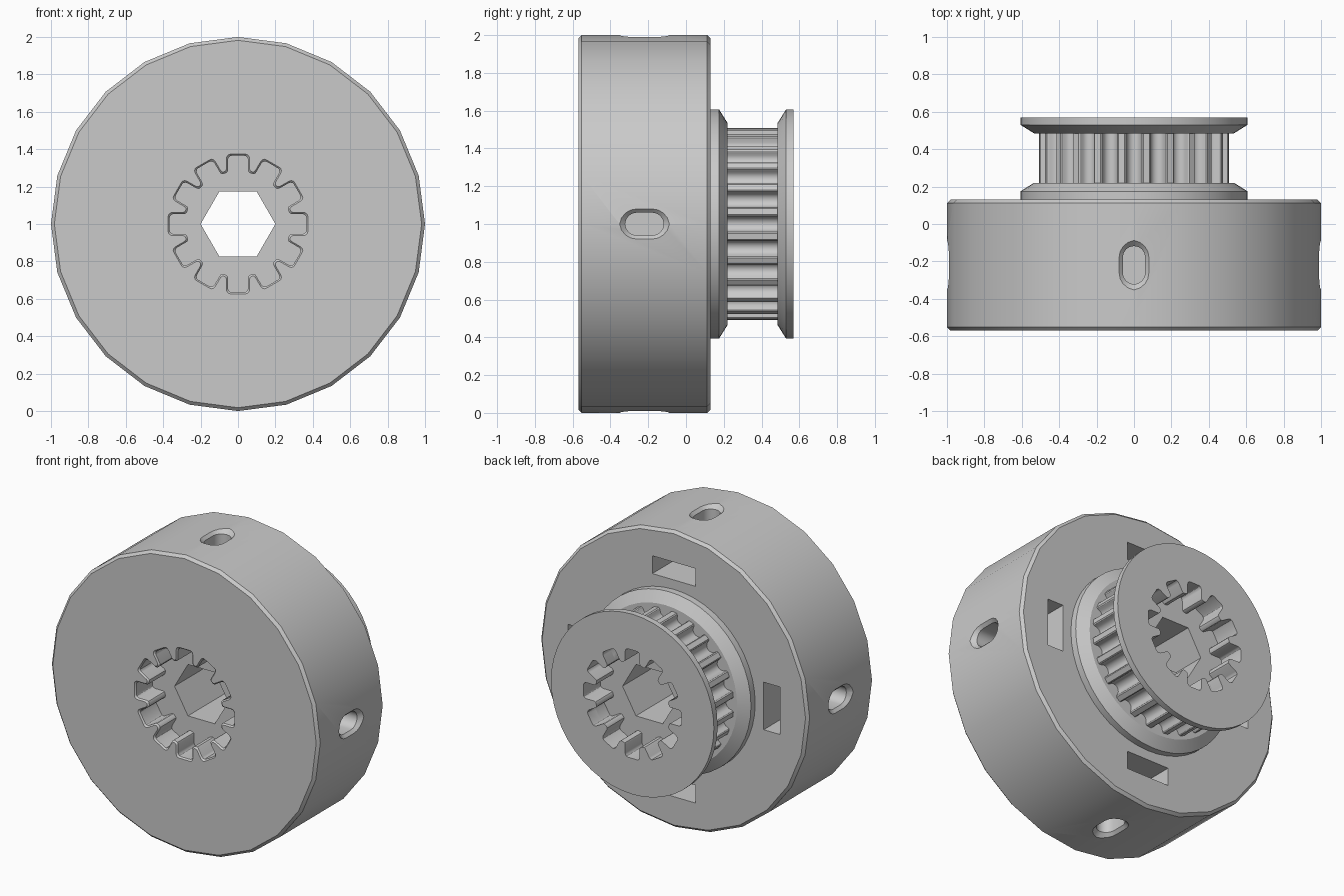
import bpy, bmesh
from math import pi, sin, cos
from mathutils import Matrix, Vector

cube = bpy.data.objects.get("Cube")
if cube:
    bpy.data.objects.remove(cube, do_unlink=True)

AXIS = 1.0  # height of the turning axis

grey = bpy.data.materials.new("plain grey")
grey.use_nodes = True
GREY = (0.59, 0.59, 0.59, 1)
grey.diffuse_color = GREY
grey.node_tree.nodes["Principled BSDF"].inputs["Base Color"].default_value = GREY


def loft(name, rings, turns=1):
    """Closed solid through equal rings of 3D points, repeated around the axis."""
    bm = bmesh.new()
    for t in range(turns):
        spin = Matrix.Rotation(2 * pi * t / turns, 3, 'Y')
        rows = [[bm.verts.new(spin @ Vector(p) + Vector((0, 0, AXIS))) for p in r]
                for r in rings]
        n = len(rows[0])
        for a, b in zip(rows, rows[1:]):
            for i in range(n):
                j = (i + 1) % n
                bm.faces.new((a[i], a[j], b[j], b[i]))
        bm.faces.new(rows[0][::-1])
        bm.faces.new(rows[-1])
    bmesh.ops.recalc_face_normals(bm, faces=bm.faces)
    mesh = bpy.data.meshes.new(name)
    bm.to_mesh(mesh)
    bm.free()
    mesh.materials.append(grey)
    obj = bpy.data.objects.new(name, mesh)
    bpy.context.collection.objects.link(obj)
    return obj


def at(y, outline):
    return [(x, y, z) for x, z in outline]


def circle(r, n):
    return [(r * sin(2 * pi * i / n), r * cos(2 * pi * i / n)) for i in range(n)]


def around(unit, count):
    """Repeat (radial, sideways) points around the axis."""
    pts = []
    for k in range(count):
        a = 2 * pi * k / count
        pts += [(u * sin(a) + v * cos(a), u * cos(a) - v * sin(a)) for u, v in unit]
    return pts


def spline(grow=0.0):
    """Twelve-lobed socket outline with rounded corners."""
    half = [(0.272, 0.064), (0.276, 0.058), (0.285, 0.054), (0.343, 0.054),
            (0.354, 0.051), (0.362, 0.044), (0.365, 0.034)]
    half = [(u + grow, v + grow) for u, v in half]
    return around([(u, -v) for u, v in half] + half[::-1], 12)


def belt_teeth(count=24, r=0.507, groove=0.039):
    """Round belt grooves with eased corners."""
    base = r - 0.016
    arc = [(base - groove * sin(pi * i / 8), -groove * cos(pi * i / 8)) for i in range(9)]
    lip = [(r, groove + 0.011), (r - 0.005, groove + 0.004)]
    return around([(u, -v) for u, v in lip] + arc + lip[::-1], count)


def slot(r, grow=0.0):
    """Long rounded hole outline at height r above the axis."""
    w, straight, mid = 0.060 + grow, 0.042, -0.22
    pts = []
    for i in range(18):
        a = pi * (i if i < 9 else i - 1) / 8
        pts.append((w * cos(a), mid + (straight if i < 9 else -straight) + w * sin(a), r))
    return pts


def cut(obj, *cutters):
    for c in cutters:
        mod = obj.modifiers.new("cut", 'BOOLEAN')
        mod.operation, mod.solver, mod.object = 'DIFFERENCE', 'EXACT', c
        bpy.ops.object.select_all(action='DESELECT')
        bpy.context.view_layer.objects.active = obj
        obj.select_set(True)
        bpy.ops.object.modifier_apply(modifier=mod.name)


# Solid parts
drum = loft("drum", [at(y, circle(r, 24)) for y, r in
                     ((-0.57, 0.982), (-0.552, 1), (0.112, 1), (0.13, 0.982))])
inner_flange = loft("inner_flange", [at(y, circle(r, 48)) for y, r in
                                     ((0.13, 0.607), (0.175, 0.607), (0.22, 0.535))])
belt_ring = loft("toothed_belt_ring", [at(y, belt_teeth()) for y in (0.22, 0.485)])
outer_flange = loft("outer_flange", [at(y, circle(r, 48)) for y, r in
                                     ((0.485, 0.535), (0.53, 0.607), (0.57, 0.607))])

# Cutters: hex bore, end sockets, radial slots and nut pockets
hexagon = [(z, x) for x, z in circle(0.2, 6)]
bore = loft("bore_cutter", [at(y, hexagon) for y in (-0.8, 0.8)])
front_socket = loft("front_socket_cutter", [at(-0.6, spline(0.008)), at(-0.57, spline(0.008)),
                                            at(-0.56, spline()), at(-0.39, spline())])
back_socket = loft("back_socket_cutter", [at(0.39, spline()), at(0.7, spline())])
slots = loft("slot_cutter", [slot(0.72), slot(0.97), slot(1.04, 0.07)], 4)
pocket = [(-0.16, 0.67), (0.16, 0.67), (0.16, 0.79), (-0.16, 0.79)]
pockets = loft("pocket_cutter", [at(-0.38, pocket), at(0.2, pocket)], 4)

cut(drum, bore, front_socket, pockets, slots)
for part in (inner_flange, belt_ring, outer_flange):
    cut(part, bore)
for part in (belt_ring, outer_flange):
    cut(part, back_socket)

for c in (bore, front_socket, back_socket, slots, pockets):
    bpy.data.objects.remove(c, do_unlink=True)

# Smooth round walls, keep crisp edges
bpy.ops.object.select_all(action='DESELECT')
for part in (drum, inner_flange, belt_ring, outer_flange):
    part.select_set(True)
bpy.context.view_layer.objects.active = drum
bpy.ops.object.shade_smooth_by_angle(angle=pi / 6)
